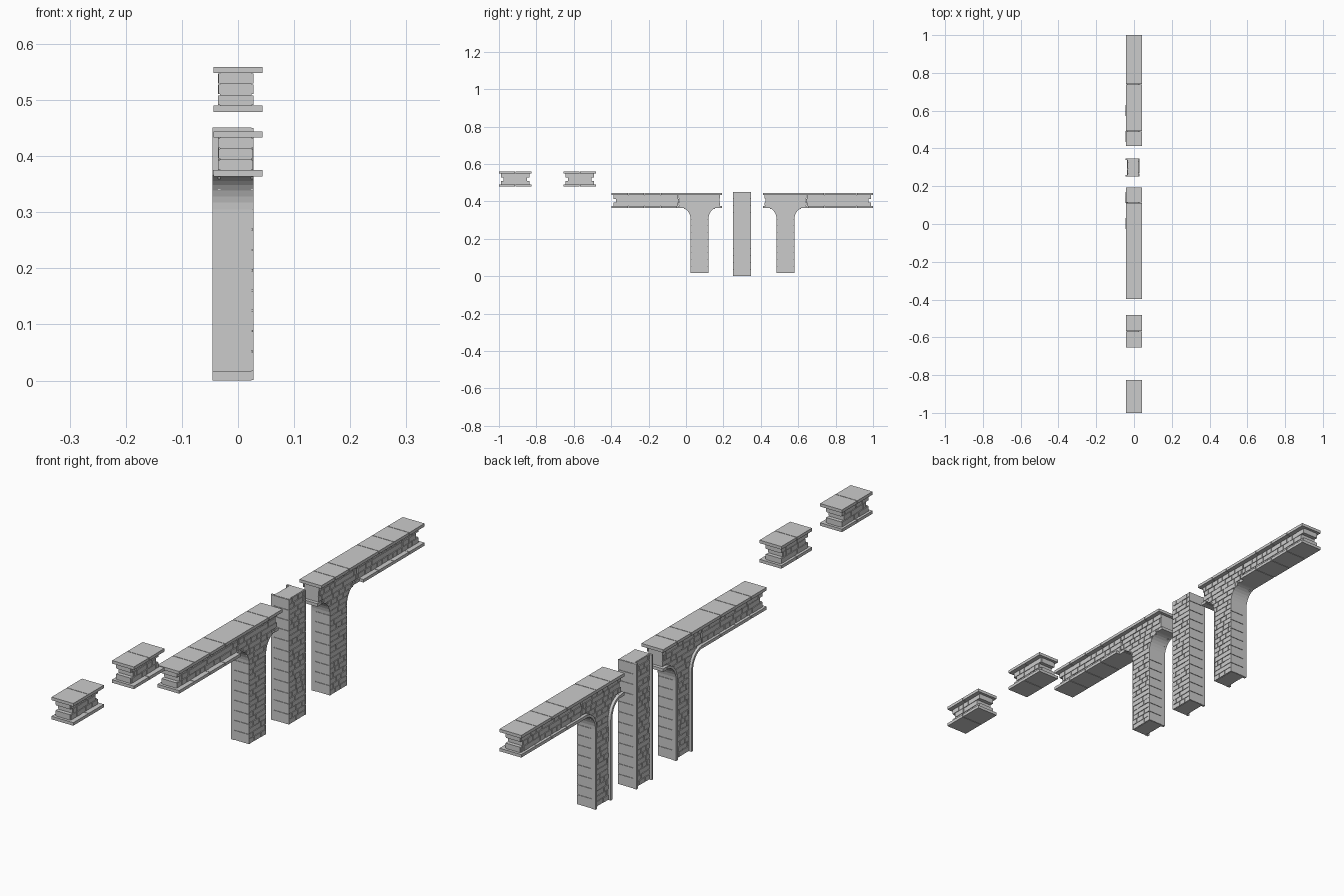
import bpy, bmesh, math, random

if "Cube" in bpy.data.objects:
    bpy.data.objects.remove(bpy.data.objects["Cube"])

random.seed(4)
XL, XR = -0.036, 0.028        # brick faces
CL, CR = -0.032, 0.024        # recessed mortar core
FL = 0.0435                   # ledge half width
ROW = 0.0187                  # brick course height


def box(bm, x0, x1, y0, y1, z0, z1):
    v = [bm.verts.new((x, y, z)) for x in (x0, x1) for y in (y0, y1) for z in (z0, z1)]
    for f in ((0, 1, 3, 2), (4, 6, 7, 5), (0, 4, 5, 1), (2, 3, 7, 6), (0, 2, 6, 4), (1, 5, 7, 3)):
        bm.faces.new([v[i] for i in f])


def prism(bm, pts, x0, x1):
    a = [bm.verts.new((x0, y, z)) for y, z in pts]
    b = [bm.verts.new((x1, y, z)) for y, z in pts]
    n = len(pts)
    bm.faces.new(a)
    bm.faces.new(b[::-1])
    for i in range(n):
        j = (i + 1) % n
        bm.faces.new((a[i], b[i], b[j], a[j]))


def finish(bm, name):
    bmesh.ops.recalc_face_normals(bm, faces=bm.faces[:])
    me = bpy.data.meshes.new(name)
    bm.to_mesh(me)
    bm.free()
    ob = bpy.data.objects.new(name, me)
    bpy.context.collection.objects.link(ob)
    return ob


def course(bm, y0, y1, z0, z1, odd):
    # one row of staggered bricks on both wall faces
    for side in (-1, 1):
        y = y0
        first = True
        while y < y1 - 0.001:
            w = random.uniform(0.024, 0.038) * (0.55 if first and odd else 1)
            first = False
            e = y1 if y + w > y1 - 0.01 else y + w
            d = random.uniform(0, 0.0015)
            a, b = y + 0.001, e - 0.001
            if side > 0:
                box(bm, CR - 0.001, XR - d, a, b, z0 + 0.001, z1 - 0.001)
            else:
                box(bm, XL + d, CL + 0.001, a, b, z0 + 0.001, z1 - 0.001)
            y = e


def ledge(bm, x0, x1, y0, y1, z0, z1):
    # row of flat slabs separated by fine joints
    n = max(2, round((y1 - y0) / 0.088))
    s = (y1 - y0) / n
    for i in range(n):
        box(bm, x0, x1, y0 + i * s + (0.001 if i else 0),
            y0 + (i + 1) * s - (0.001 if i < n - 1 else 0), z0, z1)


def beam(name, y0, y1, zb, in0=1, in1=1):
    # I-section beam with toothed brick ends
    bm = bmesh.new()
    ledge(bm, -FL, FL, y0, y1, zb, zb + 0.011)
    ledge(bm, -FL, FL, y0, y1, zb + 0.069, zb + 0.08)
    h = 0.058 / 3
    for i in range(3):
        d = 0.024 if i == 1 else 0.01
        a, b = y0 + d * in0, y1 - d * in1
        z = zb + 0.011 + i * h
        box(bm, CL, CR, a, b, z, z + h)
        course(bm, a, b, z, z + h, i % 2)
    finish(bm, name)


def side_slabs(bm, yc, hw, z0, z1):
    # smooth stacked stones on the two narrow faces
    n = round((z1 - z0) / 0.037)
    s = (z1 - z0) / n
    for sg in (-1, 1):
        ys = sorted((yc + sg * (hw - 0.004), yc + sg * hw))
        for i in range(n):
            box(bm, XL, XR, ys[0], ys[1], z0 + i * s + 0.001, z0 + (i + 1) * s - 0.001)


def t_support(name, yc):
    hw, r, zb, za, zt, top, half = 0.048, 0.05, 0.016, 0.305, 0.366, 0.434, 0.12
    arc = []
    for i in range(9):
        t = math.pi / 2 * i / 8
        arc.append((hw + r * (1 - math.cos(t)), za + (zt - za) * math.sin(t)))

    def outline(o):
        return [(p - o, z + o * min(1, max(0, (z - za) / (zt - za)))) for p, z in arc]

    # core with flared top
    bm = bmesh.new()
    half_pts = [(hw - 0.002, zb)] + outline(0.002) + [(half - 0.012, zt), (half - 0.012, top)]
    pts = [(yc + y, z) for y, z in half_pts] + [(yc - y, z) for y, z in half_pts[::-1]]
    prism(bm, pts, CL, CR)
    side_slabs(bm, yc, hw, zb, za)
    # brick courses following the outline
    n = round((top - zb) / ROW)
    s = (top - zb) / n
    for i in range(n):
        z = zb + i * s
        zm = z + s * 0.3
        if zm < za:
            e = hw - 0.003
        elif zm < zt:
            k = (zm - za) / (zt - za)
            e = hw + r * (1 - math.sqrt(1 - k * k)) - 0.001
        else:
            e = half - (0.008 if i % 2 else 0.016)
        course(bm, yc - e, yc + e, z, z + s, i % 2)
    # top slab and rear lower ledge
    ledge(bm, -FL, FL, yc - half, yc + half, 0.433, 0.444)
    for sg in (-1, 1):
        a, b = sorted((yc + sg * (hw + r - 0.002), yc + sg * half))
        box(bm, -FL, XR, a, b, 0.364, 0.375)
    finish(bm, name)

    # raised curved trim along the rear edges, and arch soffit
    bm = bmesh.new()
    for sg in (-1, 1):
        outer = [(hw, zb)] + arc
        inner = [(hw - 0.009, zb)] + [(y - 0.009 * math.cos(math.pi / 2 * i / 8),
                                       z + 0.009 * math.sin(math.pi / 2 * i / 8))
                                      for i, (y, z) in enumerate(arc)]
        for i in range(len(outer) - 1):
            q = [outer[i], outer[i + 1], inner[i + 1], inner[i]]
            prism(bm, [(yc + sg * y, z) for y, z in q], -0.045, CL + 0.002)
        soffit = arc + [(y - 0.003, z + 0.003) for y, z in arc[::-1]]
        prism(bm, [(yc + sg * y, z) for y, z in soffit], XL, XR)
    bmesh.ops.remove_doubles(bm, verts=bm.verts[:], dist=0.00001)
    finish(bm, name + "_arch_trim")


def pillar(name, yc):
    hw, top = 0.048, 0.451
    bm = bmesh.new()
    box(bm, CL, CR, yc - hw + 0.002, yc + hw - 0.002, 0, top)
    side_slabs(bm, yc, hw, 0, top)
    n = round(top / ROW)
    s = top / n
    for i in range(n):
        course(bm, yc - hw + 0.003, yc + hw - 0.003, i * s, (i + 1) * s, i % 2)
    # corner strips on the rear face
    for sg in (-1, 1):
        a, b = sorted((yc + sg * (hw - 0.008), yc + sg * hw))
        box(bm, -0.045, CL, a, b, 0, top)
    finish(bm, name)


# loose wall blocks
beam("wall_block_end", -1.0, -0.826, 0.479)
beam("wall_block_middle", -0.655, -0.481, 0.479)
# beams with their flared supports
t_support("left_support", 0.072)
beam("left_beam", -0.397, -0.048, 0.364, 1, -0.4)
t_support("right_support", 0.532)
beam("right_beam", 0.652, 1.0, 0.364, -0.4, 1)
# free-standing pillar
pillar("centre_pillar", 0.299)
